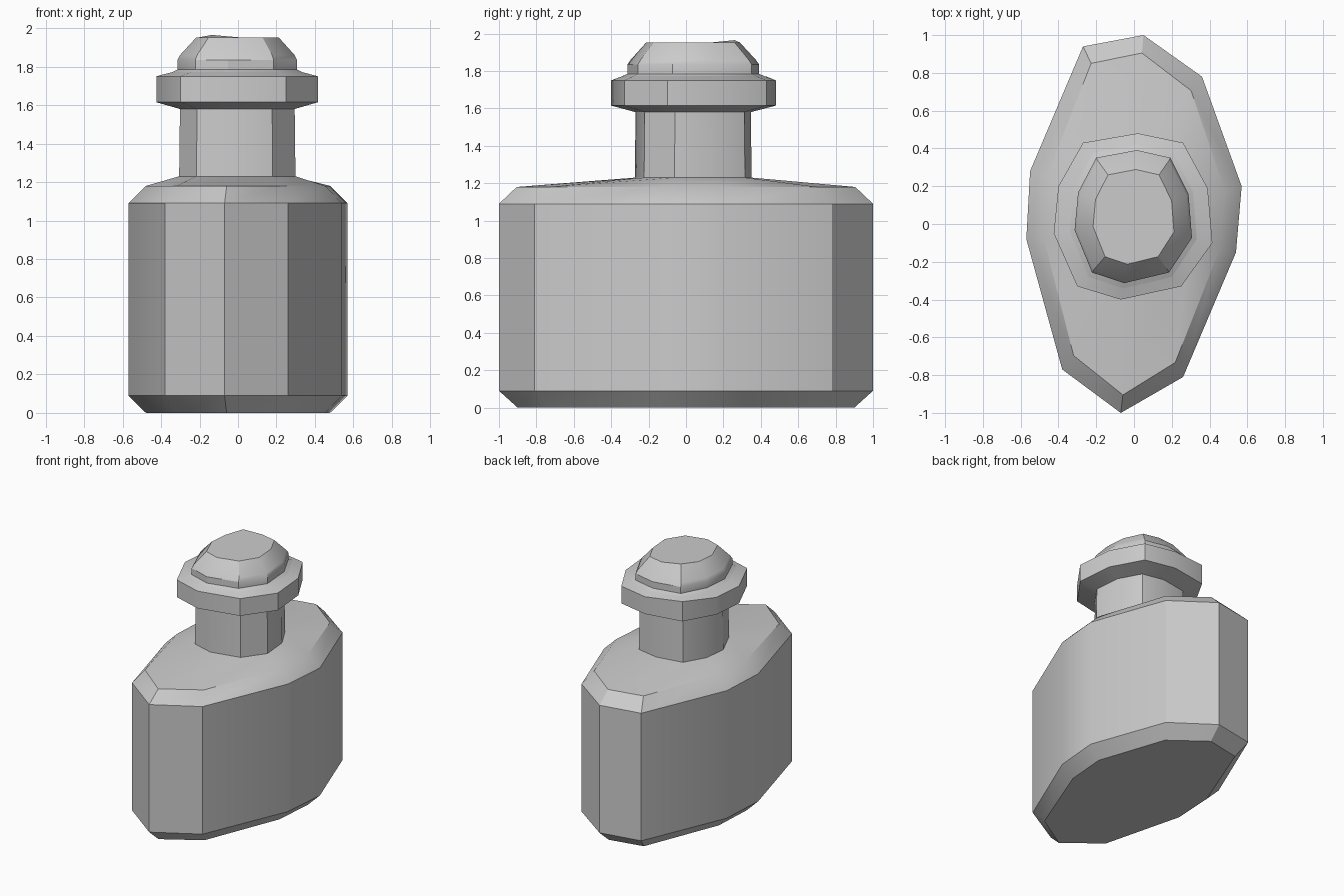
import bpy
import math

if "Cube" in bpy.data.objects:
    bpy.data.objects.remove(bpy.data.objects["Cube"])

# Irregular ten-sided outlines, clockwise seen from above
BODY = [(0.05, 1.0), (0.36, 0.78), (0.57, 0.20), (0.54, -0.15), (0.26, -0.81),
        (-0.07, -1.0), (-0.38, -0.77), (-0.57, -0.08), (-0.55, 0.28), (-0.27, 0.94)]
COLLAR = [(0.02, 0.48), (0.26, 0.43), (0.39, 0.19), (0.415, -0.10), (0.25, -0.33),
          (-0.07, -0.40), (-0.30, -0.33), (-0.425, -0.05), (-0.40, 0.20), (-0.27, 0.43)]


def ring(outline, sx, sy, z, cy=0.0, lift=0.0):
    """Scaled copy of an outline; lift raises the uneven back left corner."""
    pts = [[x * sx, cy + (y - cy) * sy, z] for x, y in outline]
    pts[-1][2] += lift
    return pts[::-1]


def upper(sx, sy, z, lift=0.0):
    return ring(COLLAR, sx, sy, z, 0.035, lift)


def loft(name, rings, bottom=False, top=False):
    n = len(BODY)
    verts = [p for r in rings for p in r]
    faces = []
    for k in range(len(rings) - 1):
        for i in range(n):
            j = (i + 1) % n
            faces.append((k*n + i, k*n + j, (k+1)*n + j, (k+1)*n + i))
    if bottom:
        faces.append(tuple(reversed(range(n))))
    if top:
        faces.append(tuple(range(len(verts) - n, len(verts))))
    mesh = bpy.data.meshes.new(name)
    mesh.from_pydata(verts, [], faces)
    mesh.update()
    obj = bpy.data.objects.new(name, mesh)
    bpy.context.collection.objects.link(obj)
    bpy.ops.object.select_all(action='DESELECT')
    obj.select_set(True)
    bpy.context.view_layer.objects.active = obj
    bpy.ops.object.shade_smooth_by_angle(angle=math.radians(30))
    return obj


neck_top = upper(0.71, 0.70, 1.58)
collar_top = upper(0.80, 0.865, 1.772, 0.006)

# Bottle: chamfered body, sloping shoulder and neck
loft("bottle", [
    ring(BODY, 0.84, 0.90, 0.0),
    ring(BODY, 1, 1, 0.09),
    ring(BODY, 1, 1, 1.09),
    ring(BODY, 0.84, 0.905, 1.18),
    upper(0.72, 0.71, 1.23),
    neck_top], bottom=True)

# Collar around the neck top
loft("collar", [
    neck_top,
    upper(1, 1, 1.615),
    upper(1, 1, 1.75, 0.02),
    collar_top])

# Domed stopper
loft("stopper", [
    collar_top,
    upper(0.74, 0.80, 1.785),
    upper(0.74, 0.80, 1.835),
    upper(0.71, 0.76, 1.86),
    upper(0.51, 0.57, 1.952, 0.013)], top=True)
